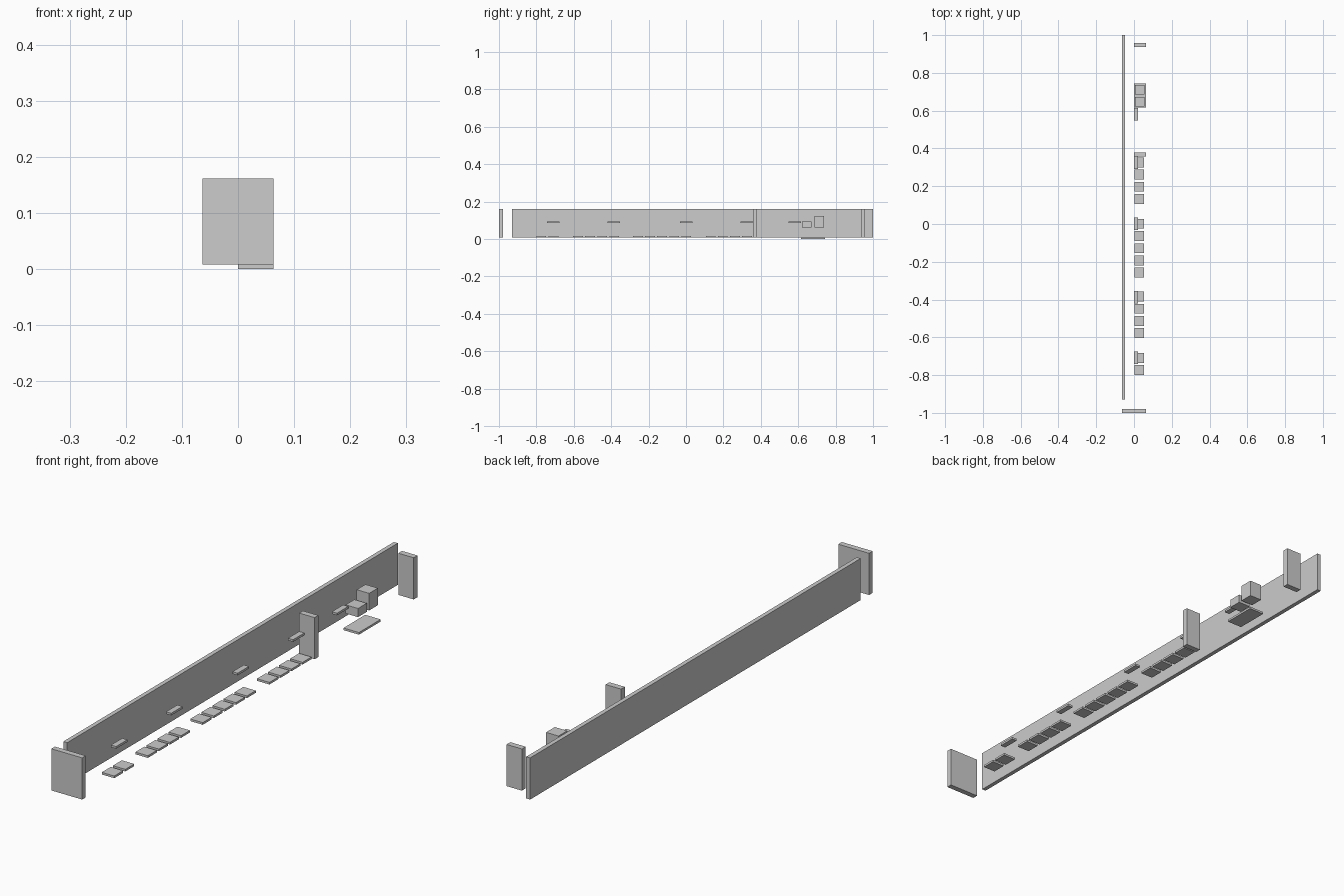
import bpy
import bmesh
from mathutils import Vector

if "Cube" in bpy.data.objects:
    bpy.data.objects.remove(bpy.data.objects["Cube"])

grey = bpy.data.materials.new("light grey")
grey.diffuse_color = (0.604, 0.604, 0.604, 1)
grey.use_nodes = True
grey.node_tree.nodes["Principled BSDF"].inputs["Base Color"].default_value = grey.diffuse_color


def box(name, x, y, z):
    """Box from (min, max) ranges on each axis."""
    bm = bmesh.new()
    bmesh.ops.create_cube(bm, size=1)
    lo, hi = (Vector(c) for c in zip(x, y, z))
    for v in bm.verts:
        v.co = (lo + hi) / 2 + v.co * (hi - lo)
    mesh = bpy.data.meshes.new(name)
    bm.to_mesh(mesh)
    bm.free()
    mesh.materials.append(grey)
    obj = bpy.data.objects.new(name, mesh)
    bpy.context.collection.objects.link(obj)


BASE, TOP = 0.008, 0.162      # underside and top of the walls
LEFT, RIGHT = -0.063, 0.063

# Long side wall and the cross panels
box("long_wall", (LEFT, -0.047), (-0.93, 1.0), (BASE, TOP))
box("front_wall", (LEFT, RIGHT), (-1.0, -0.979), (BASE, TOP))
box("middle_panel", (0, RIGHT), (0.357, 0.379), (BASE, TOP))
box("rear_panel", (0, RIGHT), (0.936, 0.958), (BASE, TOP))

# Rows of low tiles: centre of the last tile, number of tiles
for row, (last, count) in enumerate([(0.326, 4), (0.001, 5), (-0.384, 4), (-0.709, 2)]):
    for i in range(count):
        c = last - i * 0.0645
        box(f"tile_{row}_{i}", (0.003, 0.054), (c - 0.026, c + 0.026), (BASE, 0.016))

# Floating ledges
for i, c in enumerate([-0.709, -0.387, 0.001, 0.325, 0.581]):
    box(f"ledge_{i}", (0, 0.021), (c - 0.033, c + 0.033), (0.086, 0.094))

# Ground slab with a low and a tall block above it
box("slab", (0, RIGHT), (0.616, 0.743), (0, BASE))
box("low_block", (0.005, 0.056), (0.621, 0.672), (0.061, 0.093))
box("tall_block", (0.005, 0.056), (0.686, 0.737), (0.061, 0.124))
